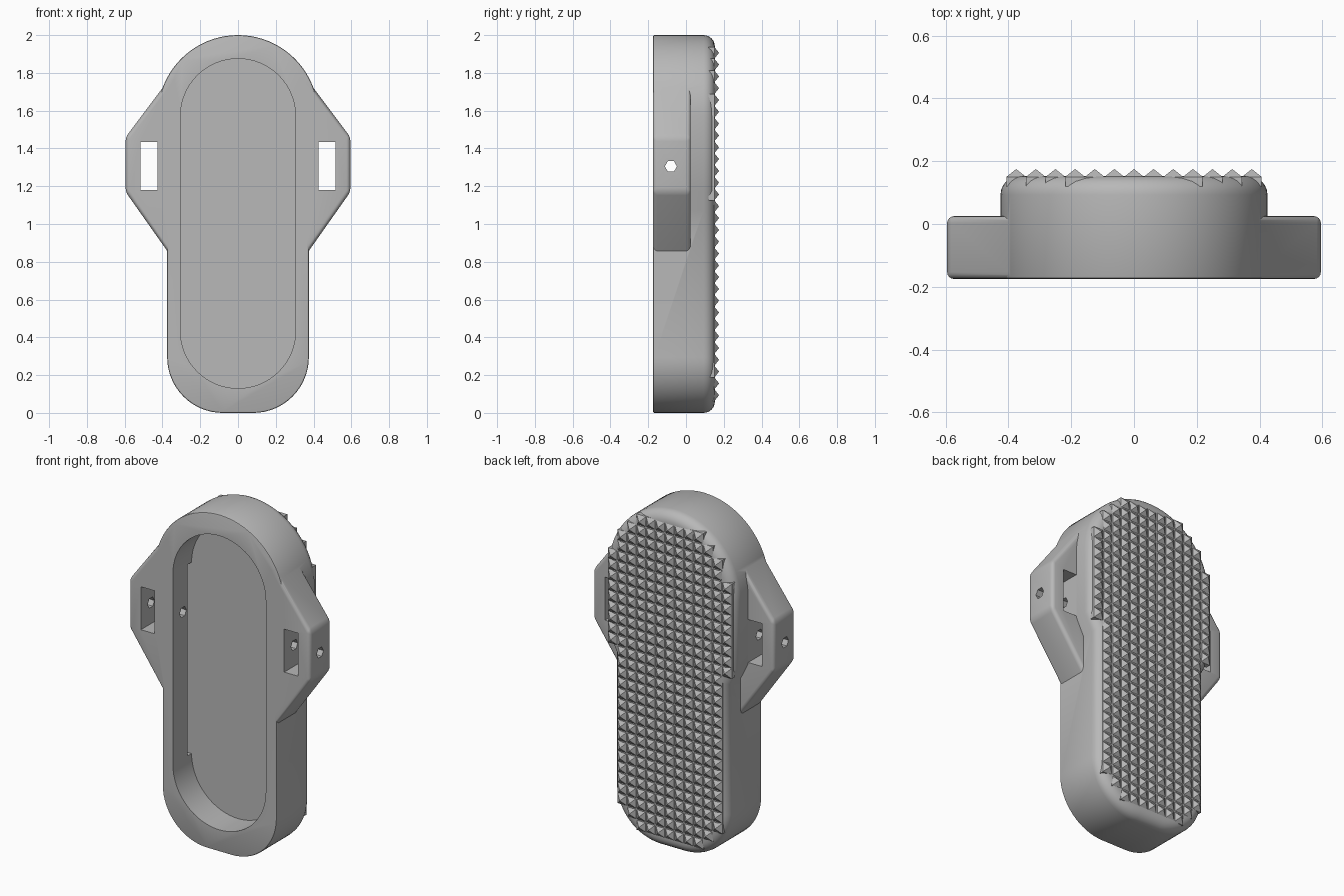
import bpy, bmesh
from math import sin, cos, pi, radians, hypot

cube = bpy.data.objects.get("Cube")
if cube:
    bpy.data.objects.remove(cube, do_unlink=True)

FRONT, BACK, TIP = -0.175, 0.153, 0.175

grey = bpy.data.materials.new("plain grey")
grey.use_nodes = True
colour = (0.48, 0.48, 0.48, 1)
grey.diffuse_color = colour
grey.node_tree.nodes["Principled BSDF"].inputs["Base Color"].default_value = colour


def arc(cx, cz, r, a0, a1, n=16):
    steps = [radians(a0 + (a1 - a0) * i / n) for i in range(n + 1)]
    return [(cx + r * cos(a), cz + r * sin(a)) for a in steps]


def new_object(name, bm):
    bmesh.ops.recalc_face_normals(bm, faces=bm.faces)
    mesh = bpy.data.meshes.new(name)
    bm.to_mesh(mesh)
    bm.free()
    mesh.materials.append(grey)
    obj = bpy.data.objects.new(name, mesh)
    bpy.context.collection.objects.link(obj)
    return obj


def prism(outline, y0, y1):
    """Extrude an x-z outline from y0 to y1."""
    bm = bmesh.new()
    face = bm.faces.new([bm.verts.new((x, y0, z)) for x, z in outline])
    side = bmesh.ops.extrude_face_region(bm, geom=[face])["geom"]
    for v in side:
        if isinstance(v, bmesh.types.BMVert):
            v.co.y = y1
    bmesh.ops.recalc_face_normals(bm, faces=bm.faces)
    return bm


def round_edges(bm, rule, size, segments):
    edges = [e for e in bm.edges if rule(*e.verts)]
    bmesh.ops.bevel(bm, geom=edges, offset=size, segments=segments,
                    profile=0.5, affect='EDGES', clamp_overlap=False)


def box(x0, x1, y0, y1, z0, z1):
    return prism([(x0, z0), (x1, z0), (x1, z1), (x0, z1)], y0, y1)


def combine(target, other, operation):
    mod = target.modifiers.new(operation, 'BOOLEAN')
    mod.operation, mod.object, mod.solver = operation, other, 'EXACT'
    bpy.context.view_layer.objects.active = target
    bpy.ops.object.modifier_apply(modifier=mod.name)
    bpy.data.objects.remove(other, do_unlink=True)


# Pedal body: rounded foot, slight shoulder, wide round top
half = arc(0.08, 0.295, 0.295, -90, 0) + [(0.375, 1.07), (0.425, 1.17)]
half += arc(0, 1.575, 0.425, 0, 90, 20)
outline = half + [(-x, z) for x, z in reversed(half[:-1])]
bm = prism(outline, FRONT, BACK)
round_edges(bm, lambda a, b: min(a.co.y, b.co.y) > BACK - 0.001, 0.06, 6)
round_edges(bm, lambda a, b: max(a.co.y, b.co.y) < FRONT + 0.001, 0.008, 2)
body = new_object("body", bm)

# Side wings with rounded outer edges
INNER = 0.34
for s in (1, -1):
    shape = [(INNER, 0.808), (0.595, 1.17), (0.595, 1.46), (INNER, 1.80)]
    bm = prism([(s * x, z) for x, z in shape], FRONT, 0.025)
    round_edges(bm, lambda a, b: max(abs(a.co.x), abs(b.co.x)) > INNER + 0.01, 0.022, 4)
    combine(body, new_object("wing", bm), 'UNION')

# Front recess, with undercut grooves along its straight walls
recess = arc(0, 1.57, 0.305, 0, 180, 32) + arc(0, 0.435, 0.305, 180, 360, 32)
combine(body, new_object("recess_cutter", prism(recess, -0.3, 0)), 'DIFFERENCE')
for s in (1, -1):
    groove = box(s * 0.28, s * 0.335, -0.04, -0.0005, 0.435, 1.57)
    combine(body, new_object("groove_cutter", groove), 'DIFFERENCE')
    # Strap slot through each wing
    slot = box(s * 0.426, s * 0.515, -0.3, 0.3, 1.18, 1.435)
    combine(body, new_object("slot_cutter", slot), 'DIFFERENCE')

# Hexagonal cross hole from side to side
bpy.ops.mesh.primitive_cylinder_add(vertices=6, radius=0.032, depth=1.6,
                                    location=(0, -0.08, 1.305), rotation=(0, pi / 2, 0))
combine(body, bpy.context.object, 'DIFFERENCE')

bpy.ops.object.select_all(action='DESELECT')
body.select_set(True)
bpy.context.view_layer.objects.active = body
bpy.ops.object.shade_smooth_by_angle(angle=radians(28))


def inside(x, z, margin):
    """Is the point inside the body outline by at least the margin?"""
    x = abs(x)
    if z > 1.575:
        return hypot(x, z - 1.575) < 0.425 - margin
    if z < 0.295:
        return z > margin and (x < 0.08 or hypot(x - 0.08, z - 0.295) < 0.295 - margin)
    return x < (0.375 if z < 1.12 else 0.425) - margin


# Pyramid grip studs on the back
PITCH = 0.0625
R = PITCH / 2
bm = bmesh.new()
for i in range(-6, 7):
    for j in range(32):
        x, z = i * PITCH, (j + 0.5) * PITCH
        if not inside(x, z, 0.04):
            continue
        corners = [(x - R, z - R), (x + R, z - R), (x + R, z + R), (x - R, z + R)]
        low, rim = [[bm.verts.new((u, y, w)) for u, w in corners] for y in (0.12, 0.15)]
        tip = bm.verts.new((x, TIP, z))
        bm.faces.new(low)
        for k in range(4):
            n = (k + 1) % 4
            bm.faces.new((low[k], low[n], rim[n], rim[k]))
            bm.faces.new((rim[k], rim[n], tip))
new_object("grip_studs", bm)
